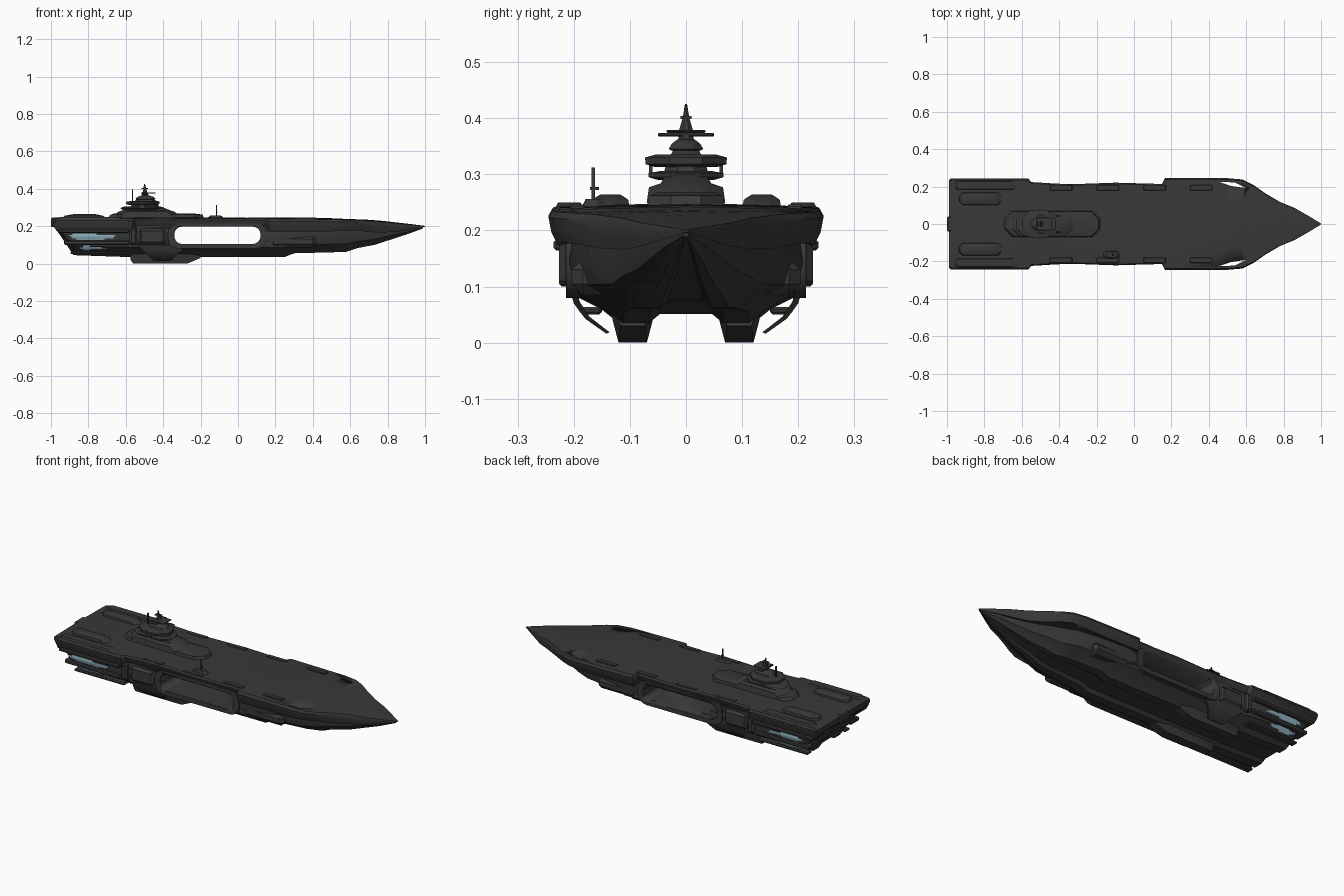
import bpy, math, random
from mathutils import Vector

if "Cube" in bpy.data.objects:
    bpy.data.objects.remove(bpy.data.objects["Cube"])

random.seed(4)


def material(name, rgb):
    m = bpy.data.materials.new(name)
    m.diffuse_color = (*rgb, 1)
    m.use_nodes = True
    m.node_tree.nodes["Principled BSDF"].inputs["Base Color"].default_value = m.diffuse_color
    return m


GREY = material("dark_grey", (0.04, 0.04, 0.04))
BLUE = material("pale_blue", (0.27, 0.43, 0.5))


def mesh(name, verts, faces, mat=GREY, smooth=True):
    me = bpy.data.meshes.new(name)
    me.from_pydata(verts, [], faces)
    me.materials.append(mat)
    ob = bpy.data.objects.new(name, me)
    bpy.context.collection.objects.link(ob)
    bpy.ops.object.select_all(action='DESELECT')
    ob.select_set(True)
    bpy.context.view_layer.objects.active = ob
    bpy.ops.object.mode_set(mode='EDIT')
    bpy.ops.mesh.select_all(action='SELECT')
    bpy.ops.mesh.normals_make_consistent(inside=False)
    bpy.ops.object.mode_set(mode='OBJECT')
    if smooth:
        bpy.ops.object.shade_smooth_by_angle(angle=math.radians(28))
    return ob


def bridge(name, rings, **kw):
    """Closed skin through rings of equal length."""
    n = len(rings[0])
    faces = [(r * n + i, r * n + (i + 1) % n, (r + 1) * n + (i + 1) % n, (r + 1) * n + i)
             for r in range(len(rings) - 1) for i in range(n)]
    faces += [tuple(range(n))[::-1], tuple(range(n * (len(rings) - 1), n * len(rings)))]
    return mesh(name, [p for r in rings for p in r], faces, **kw)


def loft(name, half, stations, yc=0.0):
    """Mirrored half section (y, depth 0..1) swept over (x, width, z_low, z_high)."""
    full = half + [(-y, t) for y, t in half[::-1] if y != 0]
    return bridge(name, [[(x, yc + y * w, zt - (zt - zb) * t) for y, t in full]
                         for x, w, zb, zt in stations])


def tier(name, layers, yc=0.0):
    """Stack of chamfered outlines (z, x0, x1, half width)."""
    rings = []
    for z, x0, x1, w in layers:
        c = min(w * 0.6, (x1 - x0) * 0.3)
        k = [(x0 + c, -w), (x1 - c, -w), (x1, -w + c), (x1, w - c),
             (x1 - c, w), (x0 + c, w), (x0, w - c), (x0, -w + c)]
        rings.append([(x, yc + y, z) for x, y in k])
    return bridge(name, rings)


def box(name, x0, x1, y0, y1, z0, z1, mat=GREY, bevel=0.0):
    rings = [[(x, y0, z0), (x, y1, z0), (x, y1, z1), (x, y0, z1)] for x in (x0, x1)]
    ob = bridge(name, rings, mat=mat, smooth=False)
    if bevel:
        b = ob.modifiers.new("bevel", 'BEVEL')
        b.width, b.segments = bevel, 1
    return ob


def rounded(name, x0, x1, z0, z1, r, y):
    """Rounded rectangle running across the ship."""
    pts = []
    for cx, cz, a in ((x1 - r, z1 - r, 0), (x0 + r, z1 - r, 90), (x0 + r, z0 + r, 180), (x1 - r, z0 + r, 270)):
        for k in range(5):
            t = math.radians(a + 22.5 * k)
            pts.append((cx + r * math.cos(t), cz + r * math.sin(t)))
    return bridge(name, [[(px, s, pz) for px, pz in pts] for s in (-y, y)])


def cut(ob, cutter):
    m = ob.modifiers.new("cut", 'BOOLEAN')
    m.operation, m.object, m.solver = 'DIFFERENCE', cutter, 'EXACT'
    cutter.hide_render = cutter.hide_viewport = True
    cutter.display_type = 'WIRE'


# main hull with twin keel ridges
hull = loft("hull",
            [(0, .92), (.05, .92), (.07, 1), (.12, 1), (.15, .88), (.205, .74), (.222, .45), (.215, .2), (.21, 0), (0, 0)],
            [(-.985, .98, .2, .235), (-.95, 1.0, .15, .235), (-.88, 1.0, .045, .235), (-.59, 1.0, .035, .235),
             (-.56, .94, .035, .235), (.25, .94, .035, .232), (.3, .92, .055, .232), (.5, .8, .06, .228),
             (.58, .64, .063, .225), (.64, .55, .083, .222), (.73, .43, .1, .215), (.9, .2, .155, .205),
             (.99, .02, .188, .2)])

# flight deck with side sponsons
deck = loft("flight_deck",
            [(0, .9), (.75, .8), (.93, 1), (.98, .6), (1, .2), (.97, 0), (.5, -.06), (0, -.1)],
            [(-.99, .235, .205, .236), (-.97, .243, .175, .24), (-.565, .243, .175, .242), (-.55, .224, .2, .242),
             (-.35, .212, .2, .242), (-.1, .221, .2, .242), (.15, .214, .2, .24), (.165, .245, .172, .24),
             (.5, .245, .172, .236), (.58, .238, .178, .233), (.64, .208, .176, .231), (.7, .165, .168, .228),
             (.78, .118, .166, .222), (.86, .085, .172, .214), (.93, .045, .184, .208), (1, .003, .196, .201)])

# open hangar bay straight through the hull, with a raised frame
frame = rounded("bay_frame", -.375, .155, .08, .215, .055, .214)
bay = rounded("bay_cutter", -.34, .12, .105, .197, .04, .4)
for part in (hull, deck, frame):
    cut(part, bay)

# slots between bow and sponsons
for s in (-1, 1):
    plan = [(.45, .226), (.54, .222), (.60, .192), (.52, .203)]
    cut(deck, bridge("slot_cutter", [[(x, s * y, z) for x, y in plan] for z in (.1, .3)]))

# deep keels and curved fins amidships
for s in (-1, 1):
    loft("deep_keel", [(0, 1), (.6, 1), (.85, .5), (1, 0), (0, 0)],
         [(-.575, .036, .02, .08), (-.56, .042, 0, .08), (-.27, .042, 0, .08), (-.2, .036, .03, .08)], s * .095)
    path = [(.208, .1), (.2, .07), (.18, .043), (.142, .016)]
    rings = []
    for k, (y, z) in enumerate(path):
        a, b, t = -.54 + .03 * k, -.27 - .03 * k, .012 - .002 * k
        rings.append([(a, s * y, z), (b, s * y, z), (b, s * (y - t), z + t * .4), (a, s * (y - t), z + t * .4)])
    bridge("curved_fin", rings)

# stern quarter ribs, with lit strips between them
RIBS = [(.218, .236, .243, -.985), (.164, .184, .236, -.96), (.1, .122, .226, -.93), (.05, .064, .19, -.895)]
STRIPS = [(.193, .217, .2262, -.93, -.68), (.127, .16, .2262, -.91, -.65), (.07, .096, .213, -.87, -.69)]


def strip_y(z):
    """Half width of the stern flank at a height."""
    pts = [(.05, .178), (.087, .205), (.145, .222), (.195, .215), (.24, .21)]
    for (za, ya), (zb, yb) in zip(pts, pts[1:]):
        if z <= zb:
            return ya + (yb - ya) * (z - za) / (zb - za)
    return pts[-1][1]


for s in (-1, 1):
    for z0, z1, y, x in RIBS:
        box("stern_rib", x, -.58, *sorted((s * .15, s * y)), z0, z1, bevel=.005)
    for z0, z1, _, x0, x1 in STRIPS:
        rows = 4
        for r in range(rows):
            za, zb = z0 + (z1 - z0) * r / rows, z0 + (z1 - z0) * (r + 1) / rows
            xa, xb = x0 + random.uniform(0, .03), x1 - random.uniform(0, .06)
            if r in (0, rows - 1):
                xa, xb = xa + .02, xb - .05
            ya, yb = strip_y(za), strip_y(zb)
            bridge("lit_strip", [[(x, s * (ya - .003), za), (x, s * (ya + .004), za),
                                  (x, s * (yb + .004), zb), (x, s * (yb - .003), zb)] for x in (xa, xb)],
                   mat=BLUE, smooth=False)
    # flank plating
    box("forward_flank", .17, .42, *sorted((s * .1, s * .204)), .085, .15, bevel=.02)
    box("aft_collar", -.58, -.54, *sorted((s * .15, s * .226)), .1, .2, bevel=.01)
    box("mid_belt", -.53, -.385, *sorted((s * .15, s * .216)), .1, .19, bevel=.015)
    # low housings on the aft deck
    tier("aft_housing", [(.238, -.94, -.7, .035), (.255, -.93, -.72, .032), (.264, -.88, -.76, .018)], s * .135)
    tier("deck_edge_housing", [(.235, -.97, -.6, .028), (.25, -.95, -.64, .02)], s * .208)
    for x in (-.45, -.2, .05, .3):
        box("edge_walk", x, x + .12, *sorted((s * .18, s * .208)), .236, .246, bevel=.003)

# stern beam and central notch block
box("stern_beam", -1, -.94, -.04, .04, .195, .245, bevel=.006)
for z, x in ((.17, -.965), (.11, -.93)):
    box("stern_slat", x, -.85, -.19, .19, z, z + .025, bevel=.005)

# command island
tier("island_base", [(.24, -.7, -.18, .07), (.262, -.68, -.19, .066), (.268, -.66, -.24, .05)])
tier("island_body", [(.25, -.67, -.3, .07), (.277, -.64, -.34, .066), (.284, -.62, -.36, .045), (.3, -.6, -.4, .036)])
tier("lower_bridge", [(.29, -.62, -.42, .05), (.295, -.63, -.4, .067), (.302, -.62, -.4, .067), (.306, -.6, -.43, .045)])
tier("island_neck", [(.3, -.58, -.42, .04), (.32, -.56, -.43, .035)])
tier("upper_bridge", [(.313, -.58, -.43, .055), (.318, -.6, -.42, .072), (.33, -.6, -.42, .073), (.335, -.57, -.43, .055)])
tier("island_crown", [(.33, -.56, -.43, .03), (.344, -.54, -.45, .022)])
tier("sensor_dome", [(.34, -.53, -.46, .02), (.345, -.55, -.44, .031), (.355, -.54, -.45, .025), (.363, -.52, -.47, .014)])
tier("mast_foot", [(.36, -.515, -.475, .014), (.38, -.51, -.485, .012), (.4, -.505, -.49, .006), (.425, -.503, -.497, .002)])
box("radar_bar", -.515, -.48, -.05, .05, .367, .374, bevel=.002)
box("radar_wing", -.52, -.44, -.035, .035, .374, .379, bevel=.002)
box("mast_crossbar", -.515, -.48, -.01, .01, .399, .404)
box("rear_mast", -.567, -.561, -.003, .003, .33, .395)
for s in (-1, 1):
    box("bridge_strut", -.53, -.5, *sorted((s * .06, s * .066)), .3, .318)

# signal mast at the deck edge
tier("signal_base", [(.238, -.17, -.07, .022), (.256, -.15, -.09, .014)], -.165)
box("signal_mast", -.117, -.111, -.168, -.162, .25, .312)
box("signal_arm", -.118, -.11, -.171, -.155, .272, .277)
